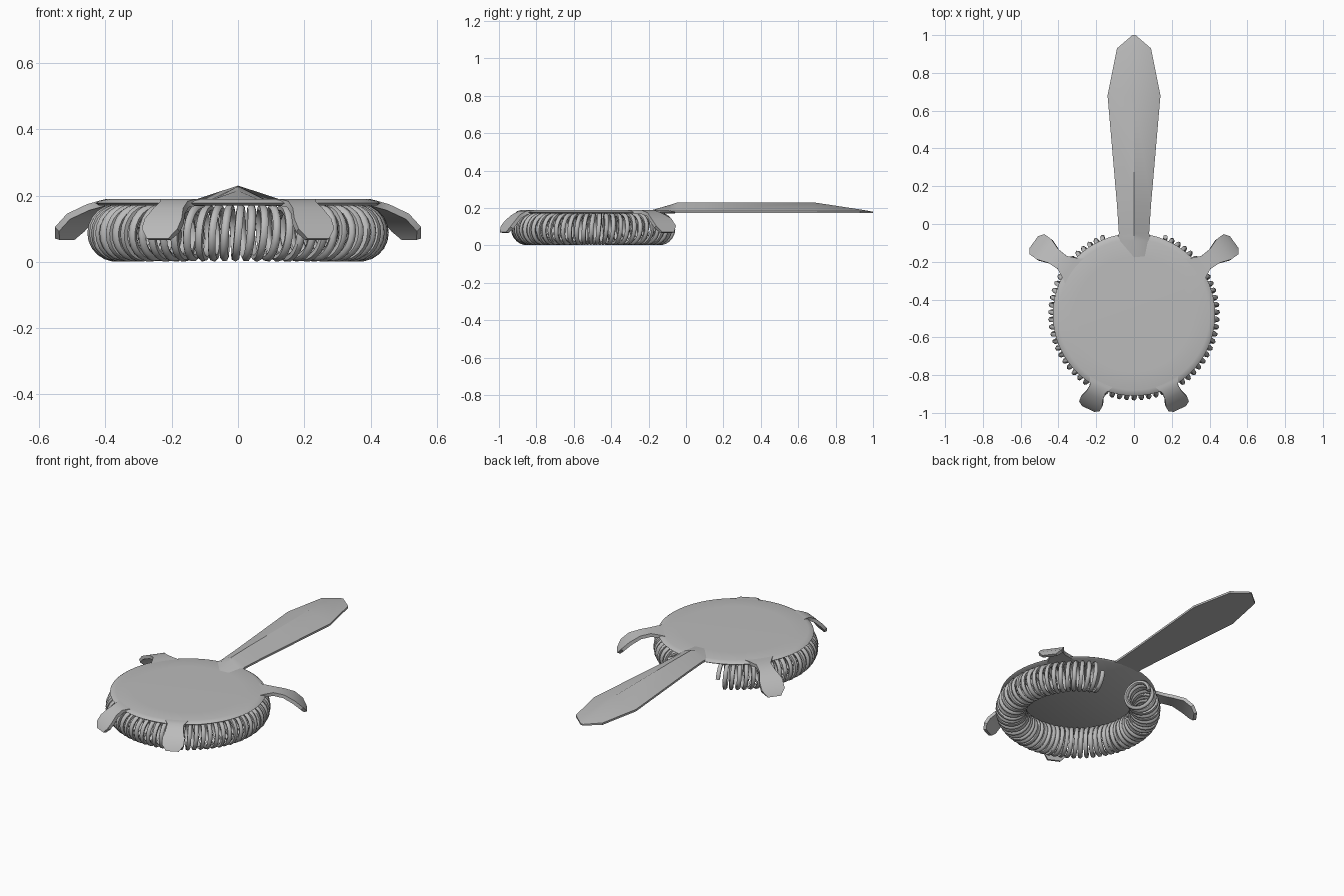
import bpy, bmesh, math
from mathutils import Vector

if "Cube" in bpy.data.objects:
    bpy.data.objects.remove(bpy.data.objects["Cube"])

CY = -0.48  # centre of the round plate
steel = bpy.data.materials.new("steel grey")
steel.diffuse_color = (0.5, 0.5, 0.5, 1)
steel.use_nodes = True
steel.node_tree.nodes["Principled BSDF"].inputs["Base Color"].default_value = steel.diffuse_color


def finish(obj, angle=35):
    obj.data.materials.clear()
    obj.data.materials.append(steel)
    bpy.ops.object.select_all(action='DESELECT')
    obj.select_set(True)
    bpy.context.view_layer.objects.active = obj
    bpy.ops.object.shade_smooth_by_angle(angle=math.radians(angle))


def loft(name, rings, angle=35):
    """Skin closed rings of points and cap both ends."""
    bm = bmesh.new()
    vs = [[bm.verts.new(p) for p in ring] for ring in rings]
    n = len(vs[0])
    for a, b in zip(vs, vs[1:]):
        for i in range(n):
            j = (i + 1) % n
            bm.faces.new((a[i], a[j], b[j], b[i]))
    bm.faces.new(vs[0])
    bm.faces.new(vs[-1])
    bmesh.ops.recalc_face_normals(bm, faces=bm.faces)
    me = bpy.data.meshes.new(name)
    bm.to_mesh(me)
    bm.free()
    obj = bpy.data.objects.new(name, me)
    bpy.context.collection.objects.link(obj)
    finish(obj, angle)
    return obj


# Round plate with a softly rolled rim
profile = [(0.30, 0.19), (0.40, 0.189), (0.42, 0.184), (0.43, 0.177), (0.42, 0.17)]
loft("strainer_plate", [[(r * math.cos(k * math.tau / 64), CY + r * math.sin(k * math.tau / 64), z)
                         for k in range(64)] for r, z in profile], 50)

# Handle: ridged on top, flat underneath, ramping up out of the plate
stations = [(-0.19, 0.07, 0.186), (-0.09, 0.088, 0.215), (-0.05, 0.08, 0.228), (0.10, 0.09, 0.23),
            (0.68, 0.14, 0.23), (0.93, 0.09, 0.192), (1.0, 0.008, 0.18)]
loft("handle", [[(-w, y, 0.172), (w, y, 0.172), (w, y, min(0.184, z)), (0, y, z),
                 (-w, y, min(0.184, z))] for y, w, z in stations])


# Curved resting tabs: stations are (radius, height, half width)
def tab(name, degrees, path, thick=0.02):
    a = math.radians(degrees)
    out = Vector((math.cos(a), math.sin(a), 0))
    side = Vector((-math.sin(a), math.cos(a), 0))
    up = Vector((0, 0, 1))
    rings = []
    for i, (r, z, w) in enumerate(path):
        p, q = path[max(i - 1, 0)], path[min(i + 1, len(path) - 1)]
        dr, dz = q[0] - p[0], q[1] - p[1]
        nrm = (up * dr - out * dz).normalized() * thick
        top = Vector((0, CY, 0)) + out * r + up * z
        low = top - nrm
        low.z = max(low.z, 0.066)
        rings.append([top - side * w, top + side * w, low + side * w, low - side * w])
    loft(name, rings)


back = [(0.36, 0.189, 0.10), (0.42, 0.189, 0.065), (0.47, 0.188, 0.042), (0.53, 0.174, 0.045),
        (0.59, 0.145, 0.066), (0.635, 0.105, 0.066), (0.655, 0.07, 0.038)]
front = [(0.35, 0.189, 0.085), (0.41, 0.189, 0.06), (0.44, 0.183, 0.046), (0.48, 0.162, 0.05),
         (0.515, 0.13, 0.062), (0.54, 0.10, 0.06), (0.555, 0.07, 0.036)]
for side_name, flip in (("right", False), ("left", True)):
    for kind, deg, path in (("back", 36, back), ("front", -64, front)):
        tab(f"{kind}_tab_{side_name}", 180 - deg if flip else deg, path)

# Coil spring bent round under the plate, open beneath the handle
turns, steps = 62, 22
start, end = math.radians(112), math.radians(428)
curve = bpy.data.curves.new("coil_spring", 'CURVE')
curve.dimensions = '3D'
curve.bevel_depth = 0.0125
curve.bevel_resolution = 1
curve.use_fill_caps = True
spline = curve.splines.new('POLY')
spline.points.add(turns * steps)
for i, pt in enumerate(spline.points):
    t = start + (end - start) * i / (turns * steps)
    b = math.tau * i / steps
    r = 0.368 + 0.075 * math.cos(b)
    pt.co = (r * math.cos(t), CY + r * math.sin(t), 0.0875 + 0.075 * math.sin(b), 1)
coil = bpy.data.objects.new("coil_spring", curve)
bpy.context.collection.objects.link(coil)
bpy.ops.object.select_all(action='DESELECT')
coil.select_set(True)
bpy.context.view_layer.objects.active = coil
bpy.ops.object.convert(target='MESH')
finish(bpy.context.view_layer.objects.active, 60)
